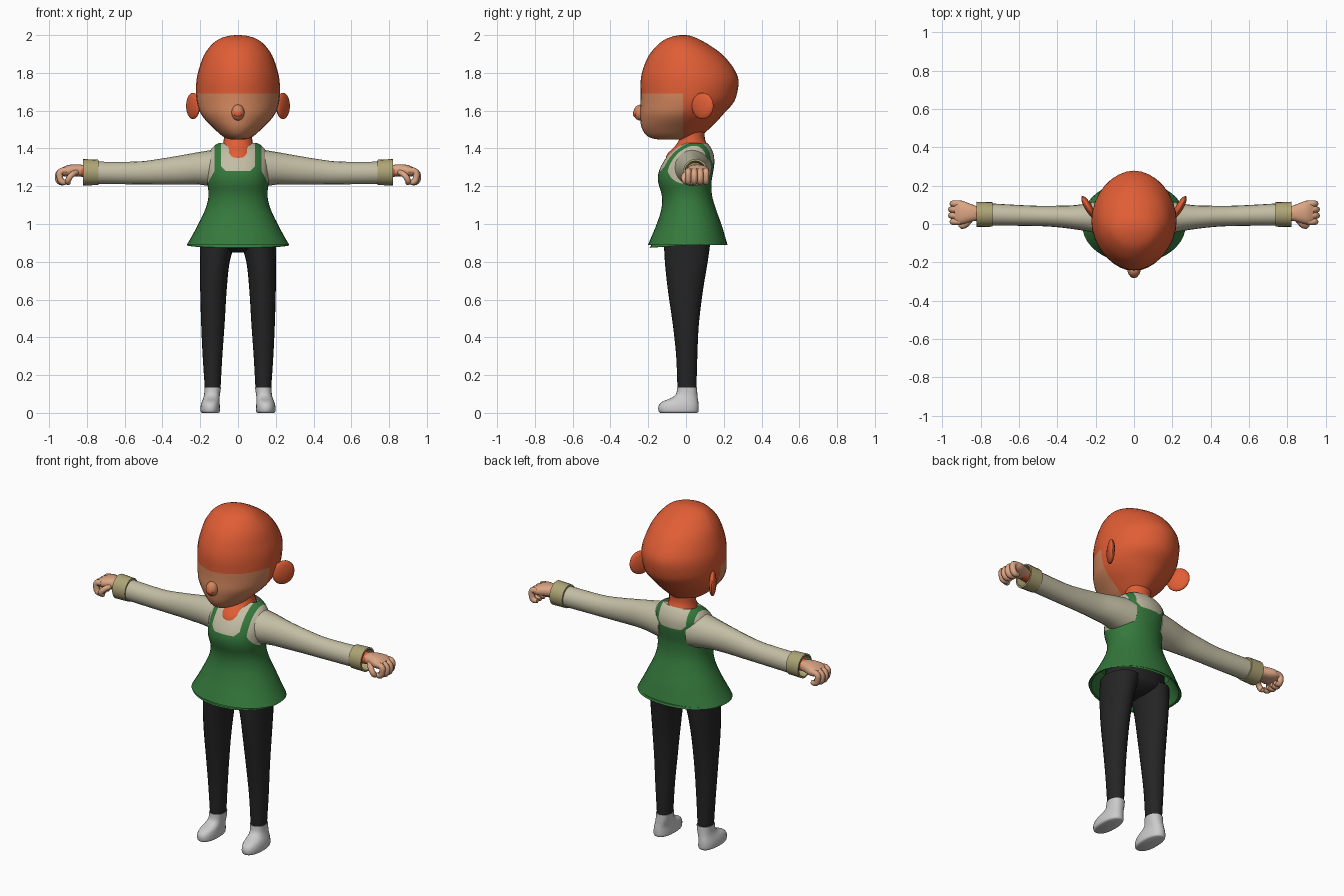
import bpy, bmesh, math
from mathutils import Vector, Matrix

if "Cube" in bpy.data.objects:
    bpy.data.objects.remove(bpy.data.objects["Cube"])


def mat(name, r, g, b):
    m = bpy.data.materials.new(name)
    m.diffuse_color = (r, g, b, 1)
    m.use_nodes = True
    m.node_tree.nodes["Principled BSDF"].inputs["Base Color"].default_value = m.diffuse_color
    return m


ORANGE = mat("orange", 0.75, 0.11, 0.035)
FACE = mat("face_skin", 0.65, 0.24, 0.11)
HAND = mat("hand_skin", 0.72, 0.38, 0.23)
GREEN = mat("green", 0.035, 0.19, 0.045)
CREAM = mat("cream", 0.54, 0.51, 0.37)
OLIVE = mat("olive", 0.42, 0.37, 0.18)
BLACK = mat("black", 0.018, 0.018, 0.018)
GREY = mat("light_grey", 0.6, 0.6, 0.6)


def finish(name, bm, mats, pick=None):
    bmesh.ops.recalc_face_normals(bm, faces=bm.faces)
    if pick:
        for f in bm.faces:
            f.material_index = pick(f.calc_center_median())
    me = bpy.data.meshes.new(name)
    bm.to_mesh(me)
    bm.free()
    for m in mats:
        me.materials.append(m)
    me.shade_smooth()
    me.set_sharp_from_angle(angle=math.radians(45))
    ob = bpy.data.objects.new(name, me)
    bpy.context.collection.objects.link(ob)
    return ob


def densify(rows, k):
    """Catmull-Rom interpolation of ring parameters."""
    out = []
    for i in range(len(rows) - 1):
        p0, p1, p2 = rows[max(i - 1, 0)], rows[i], rows[i + 1]
        p3 = rows[min(i + 2, len(rows) - 1)]
        for j in range(k):
            t = j / k
            out.append([0.5 * (2 * b + (c - a) * t + (2 * a - 5 * b + 4 * c - d) * t * t
                               + (3 * b - a - 3 * c + d) * t ** 3)
                        for a, b, c, d in zip(p0, p1, p2, p3)])
    return out + [list(rows[-1])]


def oval(n, e):
    pts = []
    for i in range(n):
        a = 2 * math.pi * i / n
        c, s = math.cos(a), math.sin(a)
        pts.append((math.copysign(abs(c) ** (2 / e), c), math.copysign(abs(s) ** (2 / e), s)))
    return pts


def z_ring(row, n, e):
    """Row: z, y front, y back, half width, x centre, tilt."""
    z, yf, yb, hw, x0, tilt = (list(row) + [0, 0])[:6]
    return [(x0 + c * hw, (yf + yb) / 2 + s * (yb - yf) / 2, z + s * tilt) for c, s in oval(n, e)]


def x_ring(row, n, e):
    """Row: x, y centre, z centre, y radius, z radius."""
    x, y, z, ry, rz = row
    return [(x, y + c * ry, z + s * rz) for c, s in oval(n, e)]


def loft(name, rows, ring, mats, n=24, e=2, k=3, caps=True, cuts=(), pick=None, side=1):
    bm = bmesh.new()
    loops = []
    for row in (densify(rows, k) if k > 1 else rows):
        loops.append([bm.verts.new((side * x, y, z)) for x, y, z in ring(row, n, e)])
    for a, b in zip(loops, loops[1:]):
        for i in range(n):
            bm.faces.new((a[i], a[(i + 1) % n], b[(i + 1) % n], b[i]))
    if caps:
        bm.faces.new(loops[0])
        bm.faces.new(loops[-1])
    for co, no in cuts:  # clean colour boundaries
        bmesh.ops.bisect_plane(bm, geom=bm.verts[:] + bm.edges[:] + bm.faces[:],
                               plane_co=co, plane_no=no, dist=1e-5)
    return finish(name, bm, mats, pick)


def ball(name, loc, scale, m, rot=0):
    bm = bmesh.new()
    bmesh.ops.create_uvsphere(bm, u_segments=20, v_segments=12, radius=1)
    bm.transform(Matrix.Translation(loc) @ Matrix.Rotation(rot, 4, 'Z') @ Matrix.Diagonal((*scale, 1)))
    return finish(name, bm, [m])


def tube(name, pts, r, m):
    cu = bpy.data.curves.new(name, 'CURVE')
    cu.dimensions = '3D'
    cu.bevel_depth, cu.bevel_resolution, cu.use_fill_caps = r, 2, True
    cu.resolution_u = 4
    sp = cu.splines.new('BEZIER')
    sp.bezier_points.add(len(pts) - 1)
    for i, (b, p) in enumerate(zip(sp.bezier_points, pts)):
        b.co = p
        b.handle_left_type = b.handle_right_type = 'AUTO'
        b.radius = 0.75 if i == len(pts) - 1 else 1
    cu.materials.append(m)
    ob = bpy.data.objects.new(name, cu)
    bpy.context.collection.objects.link(ob)


# Head with hair cap and face patch
head = [(1.447, -.14, .03, .035), (1.455, -.185, .06, .065), (1.475, -.215, .09, .095),
        (1.51, -.235, .13, .132), (1.55, -.242, .17, .172), (1.59, -.245, .205, .2),
        (1.64, -.241, .25, .216), (1.69, -.24, .27, .222), (1.76, -.24, .278, .22),
        (1.82, -.228, .255, .207), (1.89, -.198, .2, .182), (1.94, -.158, .135, .148),
        (1.975, -.115, .075, .108), (1.994, -.065, .03, .058), (2.0, -.03, 0, .015)]
loft("head", head, z_ring, [ORANGE, FACE], n=32, e=1.9,
     cuts=[((0, 0, 1.69), (0, 0, 1)), ((0, -.015, 0), (0, 1, 0))],
     pick=lambda c: int(c.z < 1.69 and c.y < -.015))
ball("nose", (0, -.242, 1.59), (.034, .036, .042), FACE)
ball("nose_tip", (0, -.268, 1.583), (.022, .013, .018), ORANGE)

# Neck
loft("neck", [(1.28, -.11, .12, .1), (1.36, -.105, .125, .097), (1.41, -.06, .117, .083),
              (1.45, -.035, .1, .075), (1.5, -.03, .1, .075)], z_ring, [ORANGE])


# Torso: cream shirt under green dress, colours split along bib and strap lines
def torso_colour(c):
    x, bib = abs(c.x), (1.28 if c.y < .02 else 1.32)
    if c.z < 1.19:
        return 0
    if x > .125 + max(0, 1.28 - c.z) * .55:
        return 1
    return int(c.z > bib and x < .09 and x - .065 < c.z - bib)


cuts = [((0, 0, z), (0, 0, 1)) for z in (1.19, 1.28, 1.32)]
for s in (1, -1):
    cuts += [((s * .09, 0, 0), (1, 0, 0)), ((s * .125, 0, 0), (1, 0, 0)),
             ((s * .125, 0, 1.28), (s, 0, .55)),
             ((s * .065, 0, 1.28), (s, 0, -1)), ((s * .065, 0, 1.32), (s, 0, -1))]
torso = [(.888, -.202, .22, .272, 0, .015), (.94, -.18, .205, .242, 0, .008), (1.0, -.155, .187, .21),
         (1.08, -.13, .158, .172), (1.15, -.128, .138, .156), (1.22, -.147, .135, .163),
         (1.27, -.146, .143, .166), (1.32, -.125, .15, .168), (1.37, -.09, .146, .158),
         (1.41, -.045, .128, .13), (1.43, -.01, .11, .1)]
loft("dress_and_shirt", torso, z_ring, [GREEN, CREAM], n=40, e=2.1, caps=False, cuts=cuts, pick=torso_colour)
loft("dress_lining", [(.888, -.202, .22, .272, 0, .015), (.89, -.19, .208, .26, 0, .015),
                      (.99, -.14, .17, .2)], z_ring, [GREEN], n=40, k=1, caps=False)

# Hips
loft("hips", [(.85, -.05, .06, .05), (.875, -.1, .11, .15), (.91, -.115, .13, .185), (1.0, -.11, .13, .18)],
     z_ring, [BLACK], n=28)

leg = [(.12, -.045, .055, .041, .134), (.3, -.052, .06, .052, .135), (.47, -.07, .068, .062, .133),
       (.65, -.096, .09, .07, .13), (.8, -.112, .115, .078, .122), (.91, -.117, .13, .095, .105)]
shoe = [(0, -.135, .058, .042, .147), (.008, -.145, .066, .051, .147), (.035, -.146, .067, .051, .147),
        (.058, -.128, .065, .047, .145), (.078, -.08, .062, .043, .141), (.1, -.053, .06, .042, .137),
        (.135, -.047, .058, .044, .134)]
sleeve = [(.09, .03, 1.295, .105, .105), (.2, .035, 1.295, .082, .087), (.3, .035, 1.287, .064, .077),
          (.42, .04, 1.277, .055, .067), (.54, .043, 1.27, .053, .06), (.76, .05, 1.271, .058, .059)]
cuff = [(.737, .05, 1.272, .055, .055), (.738, .05, 1.273, .064, .067), (.82, .05, 1.274, .066, .07),
        (.821, .05, 1.274, .057, .06), (.765, .05, 1.274, .05, .05)]
palm = [(.815, .055, 1.282, .036, .029), (.85, .058, 1.284, .046, .032), (.9, .06, 1.281, .062, .031),
        (.935, .06, 1.275, .056, .02)]

for s, side in ((1, "left"), (-1, "right")):
    ball(side + "_ear", (s * .238, .088, 1.625), (.02, .066, .07), ORANGE, -s * math.radians(30))
    loft(side + "_trouser_leg", leg, z_ring, [BLACK], side=s)
    loft(side + "_shoe", shoe, z_ring, [GREY], e=2.3, side=s)
    loft(side + "_sleeve", sleeve, x_ring, [CREAM], n=20, side=s)
    loft(side + "_cuff", cuff, x_ring, [OLIVE], n=20, k=1, side=s)
    loft(side + "_wrist", [(.76, .052, 1.278, .04, .036), (.835, .055, 1.282, .039, .031)],
         x_ring, [ORANGE], n=16, k=1, side=s)
    # Hand with curled fingers
    loft(side + "_palm", palm, x_ring, [HAND], n=20, e=2.4, side=s)
    for i, y in enumerate((.012, .044, .076, .106)):
        r = .99 if i in (0, 3) else 1
        path = [(.905, 1.283), (.94, 1.276), (.953 * r, 1.25), (.94 * r, 1.223), (.905, 1.223)]
        tube(f"{side}_finger_{i + 1}", [(s * x, y, z) for x, z in path], .017, HAND)
    tube(side + "_thumb", [(s * .855, .022, 1.275), (s * .885, -.008, 1.255), (s * .9, -.006, 1.23),
                           (s * .898, .012, 1.215)], .016, HAND)
